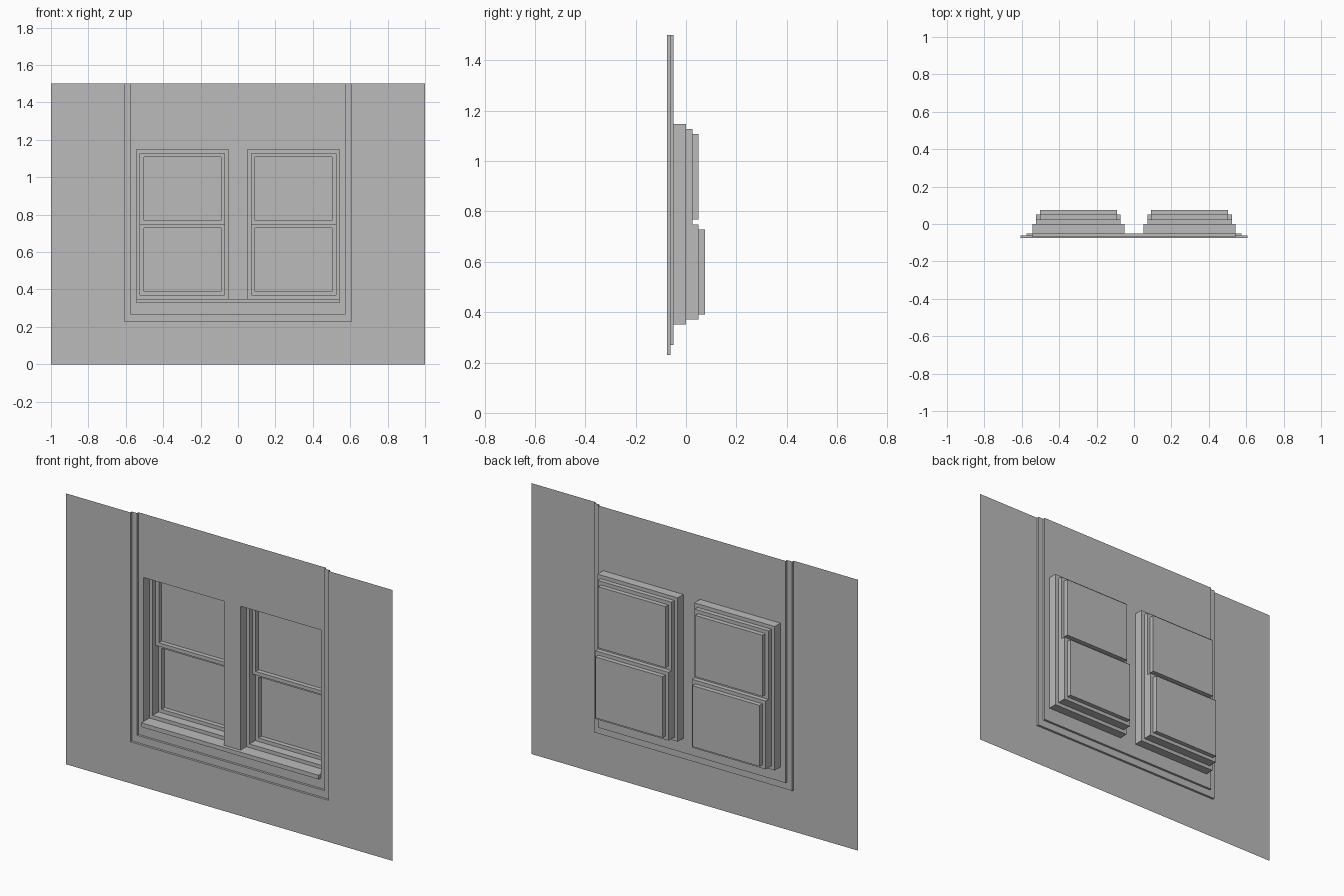
import bpy, bmesh
from mathutils import Vector

cube = bpy.data.objects.get("Cube")
if cube:
    bpy.data.objects.remove(cube, do_unlink=True)

grey = bpy.data.materials.new("plain_grey")
grey.use_nodes = True
colour = (0.5, 0.5, 0.5, 1)
grey.diffuse_color = colour
grey.node_tree.nodes["Principled BSDF"].inputs["Base Color"].default_value = colour


def finish(bm, name):
    bmesh.ops.remove_doubles(bm, verts=bm.verts, dist=0.0001)
    mesh = bpy.data.meshes.new(name)
    bm.to_mesh(mesh)
    bm.free()
    mesh.materials.append(grey)
    obj = bpy.data.objects.new(name, mesh)
    bpy.context.collection.objects.link(obj)
    return obj


def add_face(bm, points, toward):
    """Add a quad whose normal points at the given position."""
    face = bm.faces.new([bm.verts.new(p) for p in points])
    face.normal_update()
    if face.normal.dot(toward - face.calc_center_median()) < 0:
        face.normal_flip()


def recess(name, rect, y_front, y_back, holes=(), open_top=False):
    """Reveal around rect (x0, z0, x1, z1) with a pierced back sheet."""
    bm = bmesh.new()
    x0, z0, x1, z1 = rect
    middle = Vector(((x0 + x1) / 2, y_front, (z0 + z1) / 2))

    # side walls of the recess
    if y_front != y_back:
        edges = [(x0, z0, x1, z0), (x0, z0, x0, z1), (x1, z0, x1, z1)]
        if not open_top:
            edges.append((x0, z1, x1, z1))
        for ax, az, bx, bz in edges:
            add_face(bm, [(ax, y_front, az), (bx, y_front, bz),
                          (bx, y_back, bz), (ax, y_back, az)], middle)

    # back sheet, leaving out the cells that fall in a hole
    xs = sorted({x0, x1, *(v for h in holes for v in h[::2])})
    zs = sorted({z0, z1, *(v for h in holes for v in h[1::2])})
    for xa, xb in zip(xs, xs[1:]):
        for za, zb in zip(zs, zs[1:]):
            cx, cz = (xa + xb) / 2, (za + zb) / 2
            if any(h[0] < cx < h[2] and h[1] < cz < h[3] for h in holes):
                continue
            add_face(bm, [(xa, y_back, za), (xb, y_back, za),
                          (xb, y_back, zb), (xa, y_back, zb)],
                     Vector((cx, y_back - 1, cz)))
    return finish(bm, name)


def inset(rect, d):
    return (rect[0] + d, rect[1] + d, rect[2] - d, rect[3] - d)


# depths of the successive planes, front to back
WALL, TRIM, PANEL, FRAME, UPPER, LOWER, BACK = (
    -0.075, -0.0625, -0.05, 0.0, 0.025, 0.05, 0.075)
TOP, RAIL, STEP = 1.5, 0.748, 0.02

wall_rect = (-1, 0, 1, TOP)
trim_rect = (-0.607, 0.23, 0.607, TOP)
panel_rect = (-0.575, 0.27, 0.575, TOP)
openings = {"right": (-0.543, 0.35, -0.051, 1.147),
            "left": (0.051, 0.35, 0.543, 1.147)}

# wall and the two stepped surrounds, open at the top
recess("wall", wall_rect, WALL, WALL, [trim_rect])
recess("surround_step", trim_rect, WALL, TRIM, [panel_rect], True)
recess("window_panel", panel_rect, TRIM, PANEL, list(openings.values()), True)

# double-hung windows
for side, opening in openings.items():
    sash = inset(opening, STEP)
    x0, z0, x1, z1 = sash
    lower = (x0, z0, x1, RAIL)
    upper = (x0, RAIL, x1, z1)
    upper_pane, lower_pane = inset(upper, STEP), inset(lower, STEP)
    recess(side + "_window_frame", opening, PANEL, FRAME, [sash])
    recess(side + "_upper_sash", sash, FRAME, UPPER, [upper_pane, lower])
    recess(side + "_lower_sash", lower, UPPER, LOWER, [lower_pane])
    recess(side + "_upper_pane", upper_pane, UPPER, LOWER)
    recess(side + "_lower_pane", lower_pane, LOWER, BACK)

# sill ledge under both windows
bm = bmesh.new()
bmesh.ops.create_cube(bm, size=1)
bmesh.ops.scale(bm, vec=(1.086, 0.02, 0.023), verts=bm.verts)
bmesh.ops.translate(bm, vec=(0, PANEL - 0.01, 0.3385), verts=bm.verts)
finish(bm, "window_sill")
